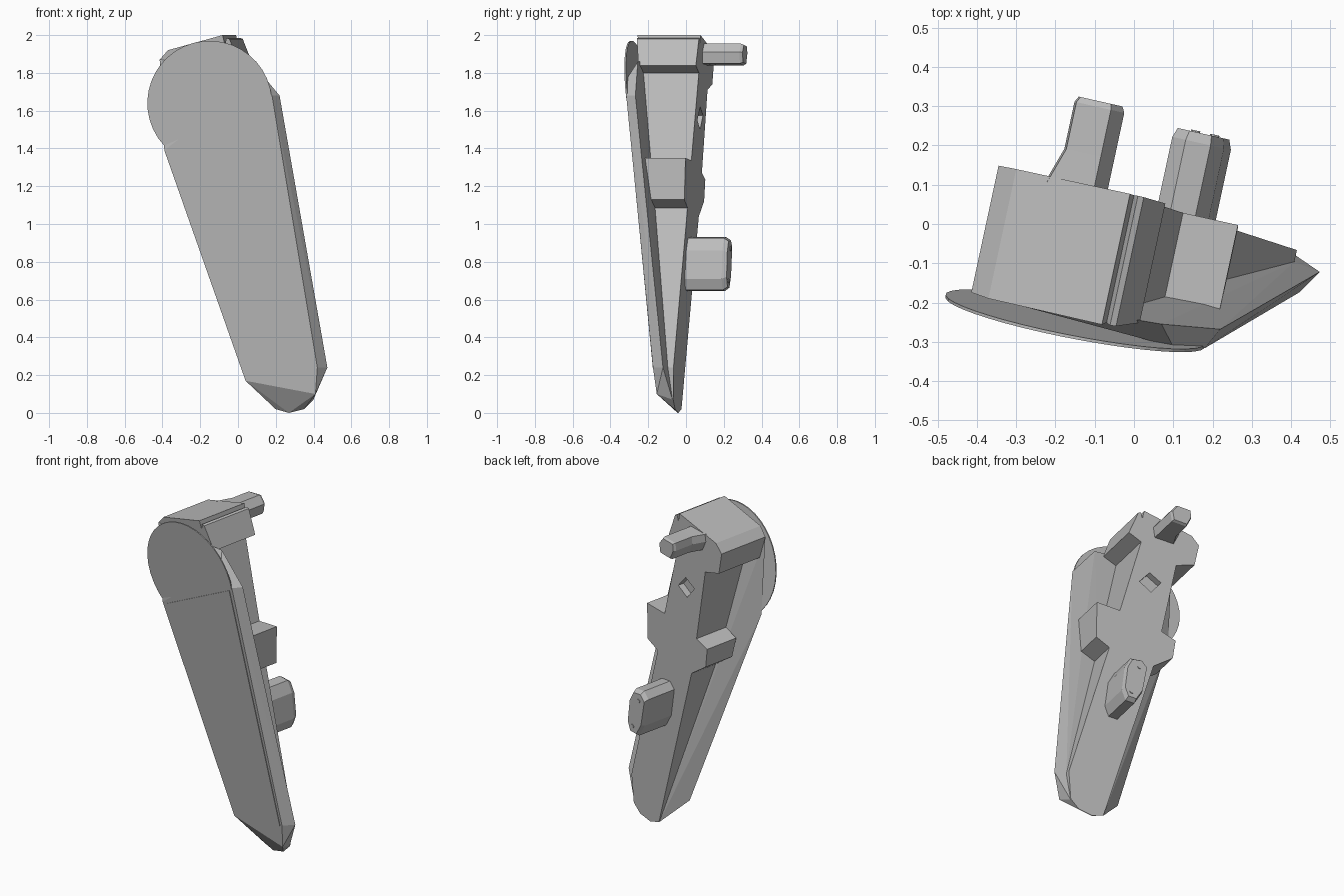
import bpy, bmesh, math
from mathutils import Vector

old = bpy.data.objects.get("Cube")
if old:
    bpy.data.objects.remove(old, do_unlink=True)

grey = bpy.data.materials.new("plain grey")
grey.use_nodes = True
grey.diffuse_color = (0.5, 0.5, 0.5, 1)
grey.node_tree.nodes["Principled BSDF"].inputs["Base Color"].default_value = (0.5, 0.5, 0.5, 1)

ACROSS = Vector((0.975, -0.22, 0))   # sideways direction of the turned body
BACK = Vector((0.21, 0.975, 0))      # direction pointing out of the back


def front_y(x, z):
    return -0.281 - 0.19 * x - 0.13 * (z - 1.67)


def back_y(x, z):
    return 0.0205 - 0.225 * x + 0.027 * z


def on_front(x, z, offset=0.0):
    return Vector((x, front_y(x, z) + offset, z))


def on_back(x, z):
    return Vector((x, back_y(x, z), z))


def core_front(x, z):
    """Slide a back point forward until it lies just behind the shell."""
    depth = 0.08 - 0.014 * z
    t = max(0.004, (back_y(x, z) - front_y(x, z) - depth) / 1.015)
    return on_back(x, z) - BACK * t


def finish(name, bm):
    bmesh.ops.recalc_face_normals(bm, faces=bm.faces)
    mesh = bpy.data.meshes.new(name)
    bm.to_mesh(mesh)
    bm.free()
    mesh.materials.append(grey)
    obj = bpy.data.objects.new(name, mesh)
    bpy.context.collection.objects.link(obj)
    return obj


def loft(name, *rings):
    """Closed solid through rings with equal point counts."""
    bm = bmesh.new()
    loops = [[bm.verts.new(p) for p in ring] for ring in rings]
    bm.faces.new(loops[0])
    bm.faces.new(loops[-1])
    n = len(loops[0])
    for a, b in zip(loops, loops[1:]):
        for i in range(n):
            j = (i + 1) % n
            bm.faces.new((a[i], a[j], b[j], b[i]))
    return finish(name, bm)


def hull(name, points):
    bm = bmesh.new()
    for p in points:
        bm.verts.new(p)
    res = bmesh.ops.convex_hull(bm, input=bm.verts)
    loose = {g for g in res["geom_interior"] + res["geom_unused"]
             if isinstance(g, bmesh.types.BMVert)}
    bmesh.ops.delete(bm, geom=list(loose), context="VERTS")
    bmesh.ops.dissolve_limit(bm, angle_limit=0.01, verts=bm.verts, edges=bm.edges)
    return finish(name, bm)


# Core with its side blocks, extruded from the back outline
outline = [
    (-0.01, 2.0), (0.0, 1.95), (0.01, 1.985), (0.025, 1.98), (0.08, 1.84), (0.005, 1.8),
    (0.125, 1.335), (0.265, 1.35), (0.265, 1.13), (0.185, 1.085),
    (0.415, 0.24), (0.4, 0.07), (0.35, 0.02), (0.27, 0.0), (0.2, 0.02),
    (-0.085, 1.04), (-0.2, 1.12), (-0.215, 1.235), (-0.13, 1.27),
    (-0.21, 1.71), (-0.32, 1.74), (-0.345, 1.87), (-0.3, 1.92),
]
core = loft("core_body", [on_back(*p) for p in outline], [core_front(*p) for p in outline])

# Square recess in the back
recess = [(0.01, 1.55), (-0.05, 1.62), (-0.12, 1.575), (-0.06, 1.5)]
cutter = loft("recess_cutter",
              [on_back(*p) - BACK * 0.04 for p in recess],
              [on_back(*p) + BACK * 0.05 for p in recess])
cutter.hide_render = True
cut = core.modifiers.new("recess", "BOOLEAN")
cut.operation = "DIFFERENCE"
cut.object = cutter
deps = bpy.context.evaluated_depsgraph_get()
carved = bpy.data.meshes.new_from_object(core.evaluated_get(deps))
core.modifiers.clear()
core.data = carved
bpy.data.objects.remove(cutter, do_unlink=True)

# Faceted shell between the front rim and the core
rim = [(-0.39, 1.39), (0.1, 1.77), (0.18, 1.68), (0.42, 0.24), (0.41, 0.1), (0.04, 0.17)]
rim_edge = [Vector((0.07, -0.255, 1.86)), Vector((0.22, -0.268, 1.68)),
            Vector((0.473, -0.122, 0.24))]
skirt = [(0.005, 1.8), (0.415, 0.24), (0.4, 0.07), (0.35, 0.02), (0.27, 0.0),
         (0.2, 0.02), (-0.085, 1.04), (-0.21, 1.71), (-0.345, 1.87)]
hull("front_shell", [on_front(*p) for p in rim] + rim_edge + [core_front(*p) for p in skirt])

# Round plate at the top of the front
arc = []
for i in range(25):
    a = math.radians(5 + 218 * i / 24)
    arc.append((-0.15 + 0.33 * math.cos(a), 1.64 + 0.33 * math.sin(a)))
loft("round_plate", [on_front(*p, -0.002) for p in arc], [on_front(*p, 0.006) for p in arc])

# Thin long panel on the front
panel = [(-0.36, 1.39), (0.075, 0.18), (0.405, 0.235), (0.16, 1.66)]
loft("long_panel", [on_front(*p, -0.004) for p in panel], [on_front(*p, 0.004) for p in panel])


def peg(name, end, section, length, base_shift, bevel):
    """Angular peg along the back direction with a bevelled end."""
    end = Vector(end)
    mid_z = sum(z for _, z in section) / len(section)

    def ring(dist, scale, shift=0.0):
        return [end - BACK * dist + ACROSS * (a * scale + (shift if a < 0 else 0))
                + Vector((0, 0, mid_z + (z - mid_z) * scale)) for a, z in section]

    return loft(name, ring(length, 1, base_shift), ring(length * 0.6, 1),
                ring(bevel, 1), ring(0, 0.88))


# Upper and lower mounting pegs
peg("upper_peg", (-0.085, 0.312, 0),
    [(-0.065, 1.9), (-0.06, 1.945), (0.03, 1.955), (0.065, 1.91), (0.055, 1.85), (-0.035, 1.84)],
    0.23, -0.03, 0.015)
peg("lower_peg", (0.176, 0.23, 0),
    [(-0.075, 0.89), (-0.04, 0.93), (0.025, 0.925), (0.06, 0.86),
     (0.078, 0.71), (0.055, 0.65), (0.0, 0.645), (-0.045, 0.72)],
    0.25, 0.0, 0.025)

# Small pins on the end of the lower peg
for name, a, z in (("upper_pin", -0.02, 0.87), ("lower_pin", 0.03, 0.7)):
    centre = Vector((0.176, 0.23, z)) + ACROSS * a
    circle = [ACROSS * (0.012 * math.cos(k * math.pi / 4))
              + Vector((0, 0, 0.012 * math.sin(k * math.pi / 4))) for k in range(8)]
    loft(name, [centre + c - BACK * 0.02 for c in circle], [centre + c + BACK * 0.004 for c in circle])
